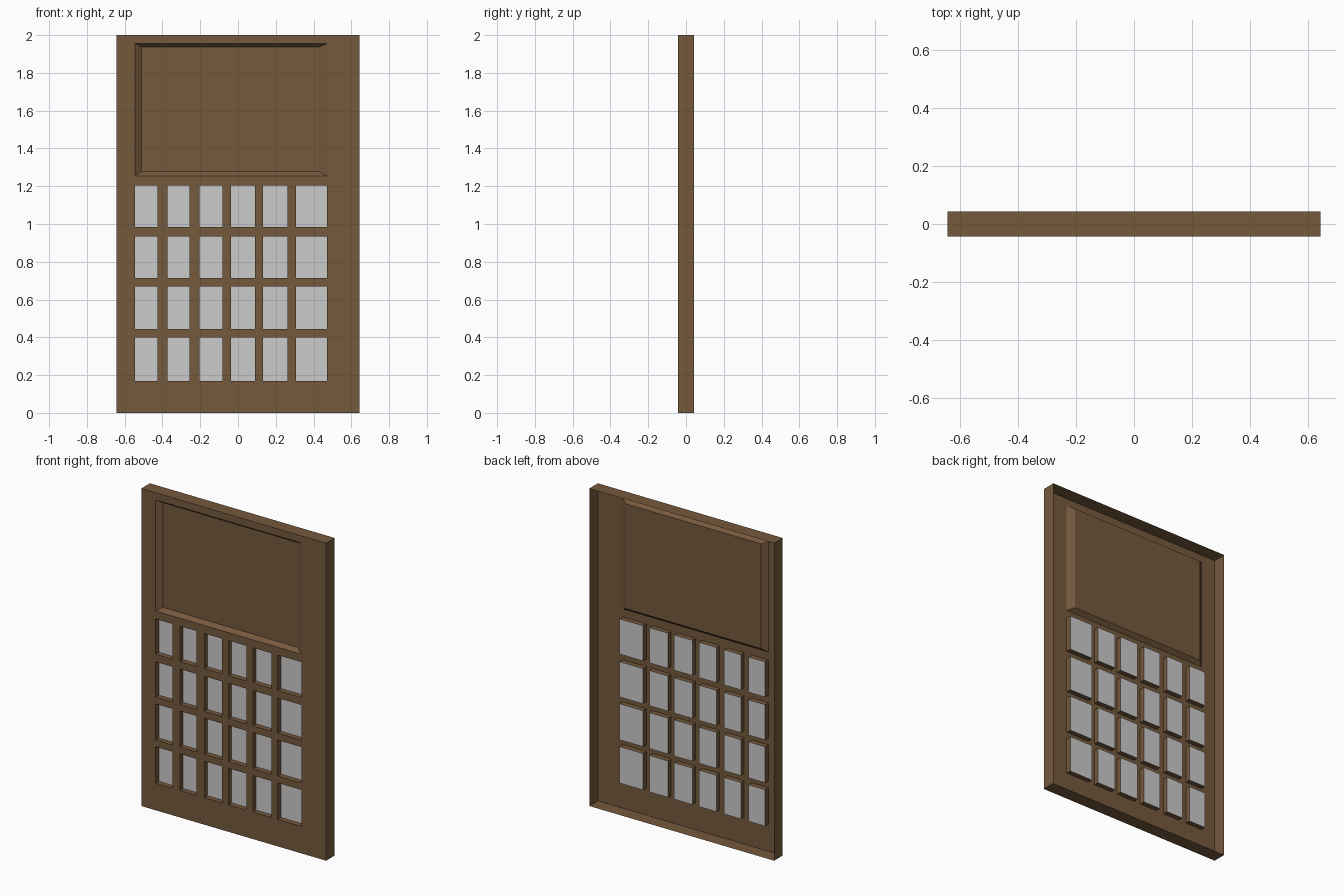
import bpy, bmesh

if "Cube" in bpy.data.objects:
    bpy.data.objects.remove(bpy.data.objects["Cube"])

W, Y0, Y1, H = 0.644, -0.043, 0.043, 2.0
COLS = [(-0.544, -0.427), (-0.374, -0.258), (-0.205, -0.083),
        (-0.036, 0.091), (0.133, 0.262), (0.307, 0.471)]
ROWS = [(0.17, 0.40), (0.443, 0.67), (0.713, 0.935), (0.983, 1.205)]
PANEL = (-0.544, 0.471, 1.255, 1.955)
PANEL_FLOOR = (-0.511, 0.431, 1.277, 1.937)
PANEL_DEPTH, PANE_DEPTH = 0.025, 0.032


def ring(r, y):
    x0, x1, z0, z1 = r
    return [(x0, y, z0), (x1, y, z0), (x1, y, z1), (x0, y, z1)]


def face(bm, pts):
    bm.faces.new([bm.verts.new(p) for p in pts])


def walls(bm, a, b, outward=False):
    for i in range(4):
        j = (i + 1) % 4
        q = [a[i], a[j], b[j], b[i]]
        face(bm, q[::-1] if outward else q)


def finish(bm, name, mat=None):
    bmesh.ops.remove_doubles(bm, verts=bm.verts[:], dist=1e-5)
    me = bpy.data.meshes.new(name)
    bm.to_mesh(me)
    bm.free()
    if mat:
        me.materials.append(mat)
    ob = bpy.data.objects.new(name, me)
    bpy.context.collection.objects.link(ob)
    return ob


wood = bpy.data.materials.new("brown_wood")
wood.diffuse_color = (0.18, 0.10, 0.046, 1)
wood.use_nodes = True
wood.node_tree.nodes["Principled BSDF"].inputs["Base Color"].default_value = wood.diffuse_color

# Door sheet: front face with openings, cut along the window grid lines
door = bmesh.new()
panes = bmesh.new()
xs = [-W] + [x for c in COLS for x in c] + [W]
zs = [0] + [z for r in ROWS for z in r] + [PANEL[2], PANEL[3], H]
for i in range(len(xs) - 1):
    for k in range(len(zs) - 1):
        window = i % 2 == 1 and k % 2 == 1 and k < 2 * len(ROWS)
        in_panel = zs[k] == PANEL[2] and 0 < i < len(xs) - 2
        cell = (xs[i], xs[i + 1], zs[k], zs[k + 1])
        if window:
            # Window reveal and its glass
            walls(door, ring(cell, Y0), ring(cell, Y0 + PANE_DEPTH))
            face(panes, ring(cell, Y0 + PANE_DEPTH))
        elif not in_panel:
            face(door, ring(cell, Y0))

# Upper recessed panel with sloped border
walls(door, ring(PANEL, Y0), ring(PANEL_FLOOR, Y0 + PANEL_DEPTH))
face(door, ring(PANEL_FLOOR, Y0 + PANEL_DEPTH))

# Outer edges; the back is left open
outer = (-W, W, 0, H)
walls(door, ring(outer, Y0), ring(outer, Y1), outward=True)

finish(door, "door_frame", wood)
finish(panes, "window_panes")
